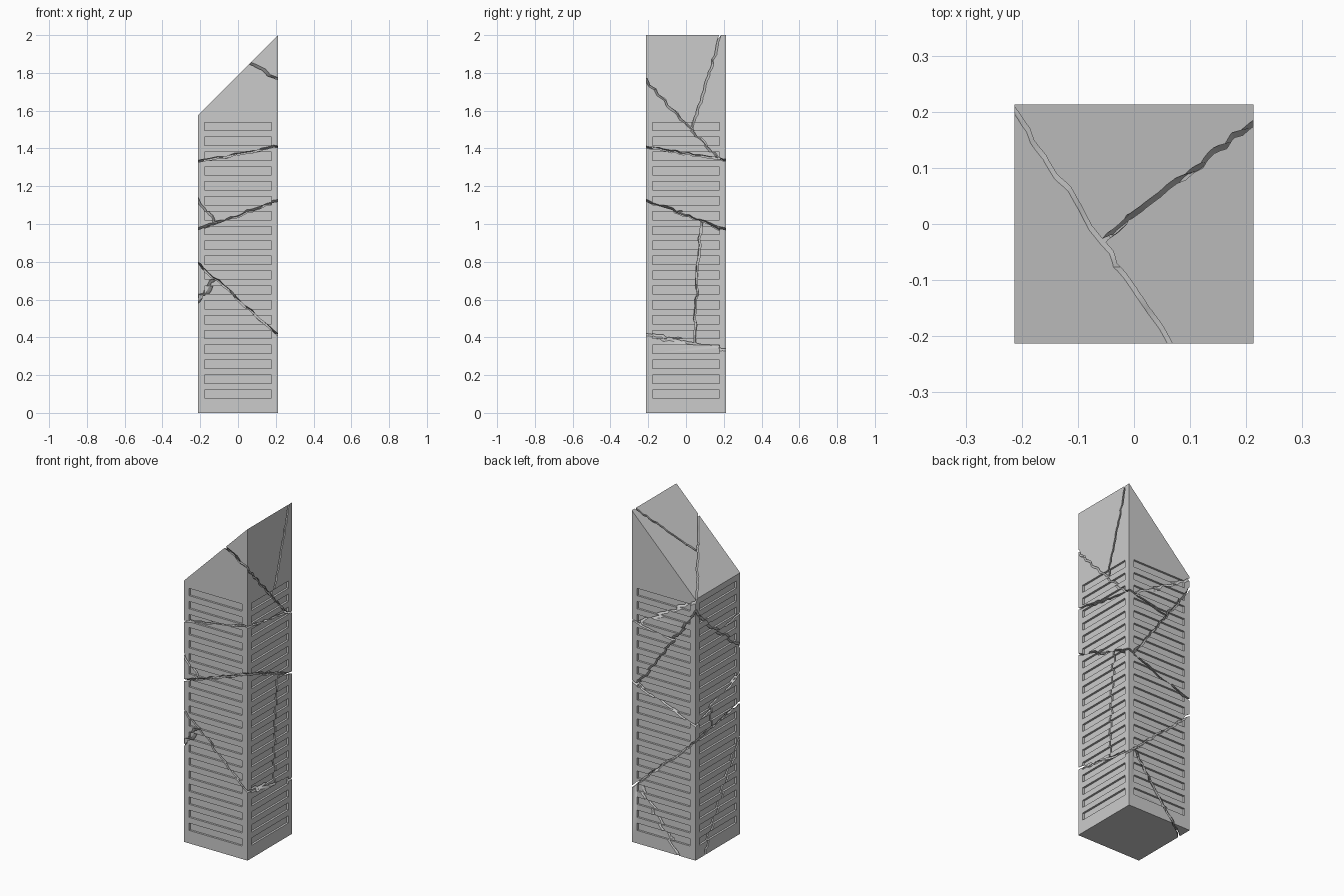
import bpy, bmesh, random
from mathutils import Vector

if "Cube" in bpy.data.objects:
    bpy.data.objects.remove(bpy.data.objects["Cube"])

random.seed(4)
H = 0.213          # half width of the square tower
LOW, HIGH = 1.575, 2.0


def make_object(name, bm):
    bmesh.ops.recalc_face_normals(bm, faces=bm.faces[:])
    me = bpy.data.meshes.new(name)
    bm.to_mesh(me)
    bm.free()
    ob = bpy.data.objects.new(name, me)
    bpy.context.collection.objects.link(ob)
    return ob


def apply_modifiers(ob):
    dg = bpy.context.evaluated_depsgraph_get()
    me = bpy.data.meshes.new_from_object(ob.evaluated_get(dg))
    ob.modifiers.clear()
    ob.data = me


def subtract(ob, cutter):
    mod = ob.modifiers.new("cut", 'BOOLEAN')
    mod.operation = 'DIFFERENCE'
    mod.solver = 'EXACT'
    mod.object = cutter
    apply_modifiers(ob)


def sloped_block(name, inset):
    """Square block whose top rises towards +x."""
    h = H - inset
    slope = (HIGH - LOW) / (2 * H)
    mid = (HIGH + LOW) / 2 - inset * 1.41
    bm = bmesh.new()
    bmesh.ops.create_cube(bm, size=2)
    for v in bm.verts:
        top = v.co.z > 0
        v.co.x *= h
        v.co.y *= h
        v.co.z = mid + slope * v.co.x if top else inset
    return make_object(name, bm)


tower = sloped_block("tower_body", 0)
core = sloped_block("core_helper", 0.03)

# Louvre slots: 19 rows on each of the four walls
bm = bmesh.new()
depth = 0.012
for i in range(19):
    z = 0.10 + i * 0.0787
    for axis in (0, 1):
        for side in (-1, 1):
            size = [0.355, 0.355, 0.044]
            size[axis] = 2 * depth
            pos = Vector((0, 0, z))
            pos[axis] = side * H
            for v in bmesh.ops.create_cube(bm, size=1)['verts']:
                v.co = pos + Vector(c * s for c, s in zip(v.co, size))
slots = make_object("slot_cutter", bm)
subtract(tower, slots)


def plane(p, q, r):
    p, q, r = Vector(p), Vector(q), Vector(r)
    n = (q - p).cross(r - p).normalized()
    return p, n if n.z > 0 else -n


def tilt(z, a, b):
    """Plane with height z on the axis, rising a per x and b per y."""
    return plane((0, 0, z), (1, 0, z + a), (0, 1, z + b))


# Fracture planes
upper = tilt(1.334, 0.19, -0.17)
crown = tilt(1.66, -0.63, -1.10)
crown_split = plane((H, 0.18, 2), (H, 0.04, 1.52), (-0.055, -0.03, 1.73))
middle = tilt(0.968, 0.38, -0.38)
shard = tilt(1.025, -1.38, 0.87)
lower = tilt(0.562, -0.905, -0.19)
upright = plane((H, 0.08, 1.02), (H, 0.04, 0.36), (-0.2, 0.06, 0.9))
foot = tilt(0.503, 1.3, -1.75)

# Each crack is limited to one side of the cracks it runs into
cracks = [
    (middle, []),
    (shard, [(middle, 1)]),
    (upper, [(shard, 1), (middle, 1)]),
    (crown, [(upper, 1)]),
    (crown_split, [(crown, 1)]),
    (lower, [(middle, -1)]),
    (upright, [(middle, -1), (lower, 1)]),
    (foot, [(lower, -1)]),
]


def crack_cutter(cut, limits):
    """Thin jagged sheet lying in the fracture plane."""
    p, n = cut
    axis_point = Vector((0, 0, p.z + (n.x * p.x + n.y * p.y) / n.z)) if n.z > 0.25 else p * 1.0
    bm = bmesh.new()
    bmesh.ops.create_grid(bm, x_segments=52, y_segments=52, size=0.85)
    rot = n.to_track_quat('Z', 'Y')
    for v in bm.verts:
        jitter = random.uniform(-0.007, 0.007)
        v.co = axis_point + rot @ v.co + n * jitter
    for (lp, ln), side in limits:
        bmesh.ops.bisect_plane(bm, geom=bm.verts[:] + bm.edges[:] + bm.faces[:],
                               plane_co=lp, plane_no=ln * side, clear_inner=True)
    # keep only what lies near the tower
    far = [f for f in bm.faces if max(abs(f.calc_center_median().x),
                                      abs(f.calc_center_median().y)) > H + 0.05]
    bmesh.ops.delete(bm, geom=far, context='FACES')
    bmesh.ops.triangulate(bm, faces=bm.faces[:])
    ob = make_object("crack_cutter", bm)
    mod = ob.modifiers.new("thick", 'SOLIDIFY')
    mod.thickness = 0.010
    mod.offset = 0
    apply_modifiers(ob)
    subtract(ob, core)
    return ob


for cut, limits in cracks:
    cutter = crack_cutter(cut, limits)
    subtract(tower, cutter)
    bpy.data.objects.remove(cutter)

for helper in (slots, core):
    bpy.data.objects.remove(helper)

bpy.context.view_layer.objects.active = tower
tower.select_set(True)
bpy.ops.object.shade_smooth_by_angle()
